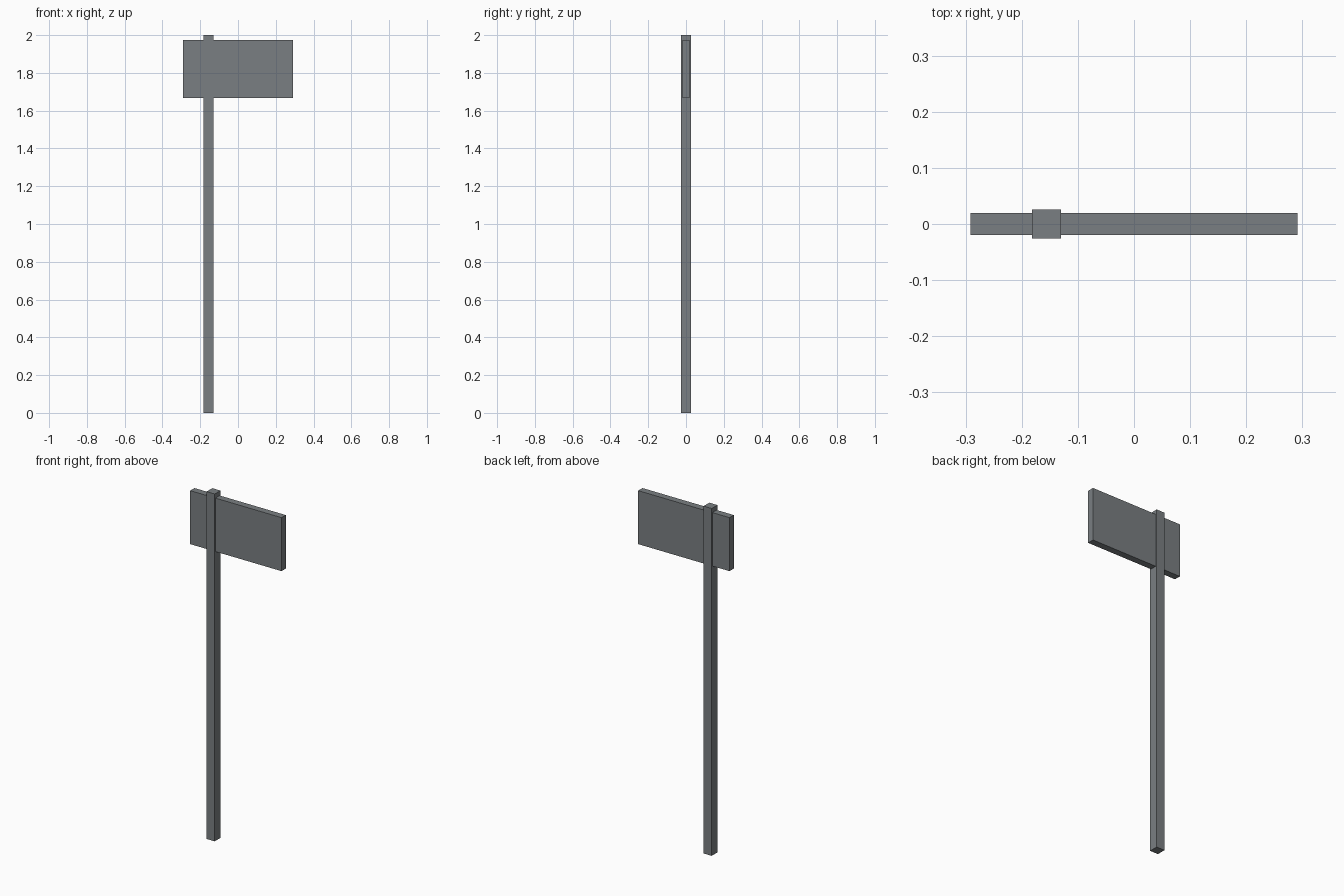
import bpy

# Remove the default cube
cube = bpy.data.objects.get("Cube")
if cube:
    bpy.data.objects.remove(cube, do_unlink=True)

# Single grey finish
grey = bpy.data.materials.new("slate_grey")
grey.use_nodes = True
colour = (0.195, 0.212, 0.223, 1.0)
grey.diffuse_color = colour
grey.node_tree.nodes["Principled BSDF"].inputs["Base Color"].default_value = colour


def box(name, low, high):
    """Add a box spanning two opposite corners."""
    centre = [(a + b) / 2 for a, b in zip(low, high)]
    bpy.ops.mesh.primitive_cube_add(size=1, location=centre)
    obj = bpy.context.object
    obj.name = name
    obj.scale = [b - a for a, b in zip(low, high)]
    bpy.ops.object.transform_apply(location=False, rotation=False, scale=True)
    obj.data.materials.append(grey)
    return obj


# Square post, offset towards one end of the board
box("post", (-0.182, -0.026, 0), (-0.13, 0.026, 2))

# Sign board, thinner than the post that passes through it
box("sign_board", (-0.291, -0.0195, 1.666), (0.291, 0.0195, 1.974))
